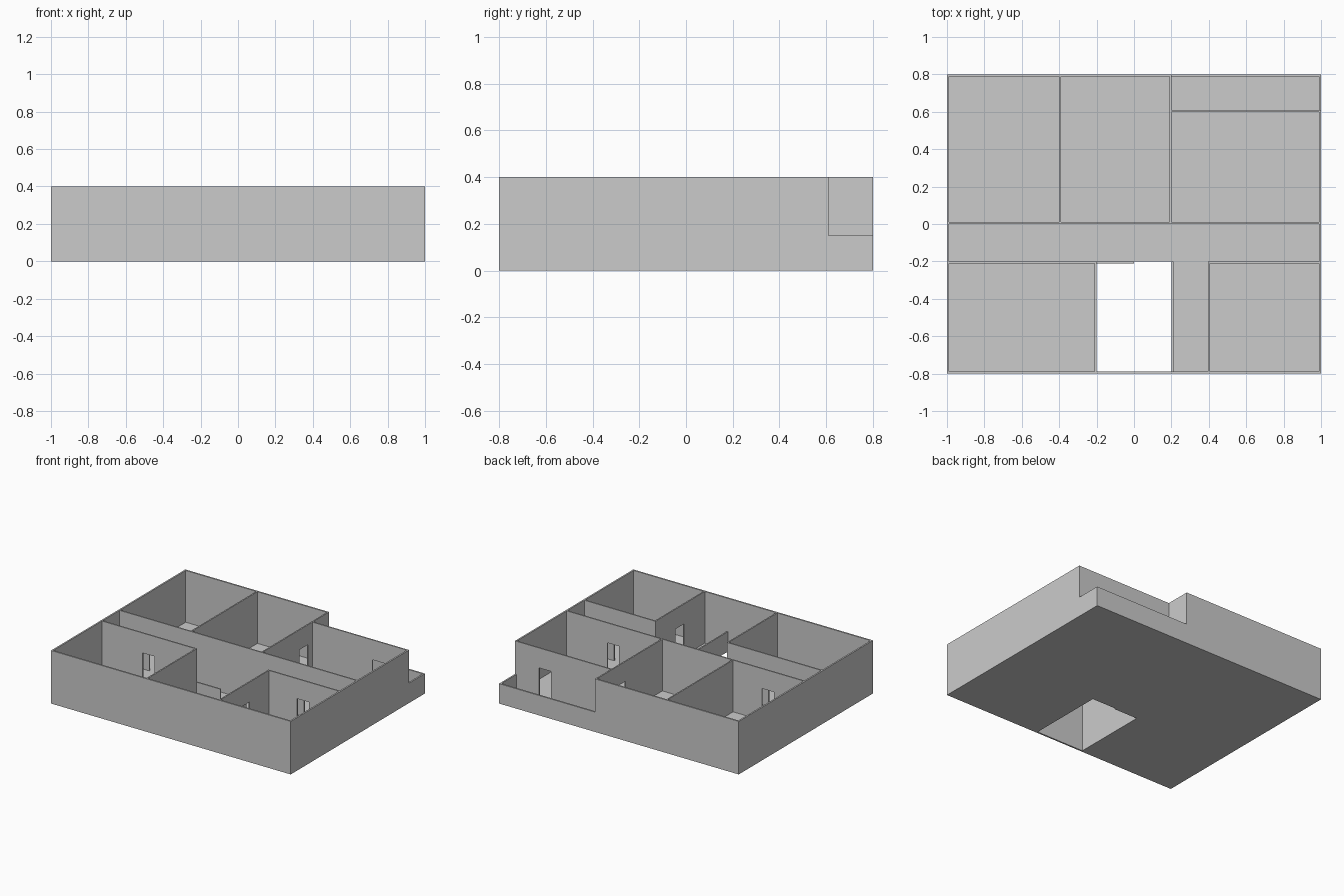
import bpy, bmesh

if "Cube" in bpy.data.objects:
    bpy.data.objects.remove(bpy.data.objects["Cube"])

H, LOW, DOOR_H = 0.40, 0.15, 0.25   # wall, parapet and door-head heights
FLOOR, T, TO = 0.01, 0.01, 0.012    # slab, inner wall and outer wall thickness


def prism(name, outline, offset):
    """Extrude a closed 3D outline by the offset vector."""
    bm = bmesh.new()
    face = bm.faces.new([bm.verts.new(p) for p in outline])
    new = bmesh.ops.extrude_face_region(bm, geom=[face])["geom"]
    bmesh.ops.translate(bm, vec=offset,
                        verts=[v for v in new if isinstance(v, bmesh.types.BMVert)])
    bmesh.ops.recalc_face_normals(bm, faces=bm.faces[:])
    mesh = bpy.data.meshes.new(name)
    bm.to_mesh(mesh)
    bm.free()
    bpy.context.collection.objects.link(bpy.data.objects.new(name, mesh))


def wall(name, axis, pos, a, b, thick=T, base=FLOOR, steps=None, door=None):
    """Wall along an axis from a to b; steps is its top line, door the centre of a doorway."""
    prof = [(a, base)]
    if door is not None:
        l, r = door - 0.05, door + 0.05
        prof += [(l, base), (l, DOOR_H), (r, DOOR_H), (r, base)]
    prof += [(b, base)] + (steps or [(b, H), (a, H)])
    if axis == "x":
        prism(name, [(u, pos, z) for u, z in prof], (0, thick, 0))
    else:
        prism(name, [(pos, u, z) for u, z in prof], (thick, 0, 0))


def low(a, b):
    return [(b, LOW), (a, LOW)]


# Floor slab with the stairwell cut out as a notch behind the front wall
prism("floor_slab",
      [(-1, -0.8, 0), (-0.2, -0.8, 0), (-0.2, -0.2, 0), (0.2, -0.2, 0),
       (0.2, -0.8, 0), (1, -0.8, 0), (1, 0.8, 0), (-1, 0.8, 0)], (0, 0, FLOOR))

# Outer walls, stepping down to a parapet around the balcony
wall("front_wall", "x", -0.8, -1, 1, TO, 0)
wall("left_wall", "y", -1, -0.8, 0.8, TO, 0)
wall("back_wall", "x", 0.8 - TO, -1, 1, TO, 0,
     steps=[(1, LOW), (0.2, LOW), (0.2, H), (-1, H)])
wall("right_wall", "y", 1 - TO, -0.8, 0.8, TO, 0,
     steps=[(0.8, LOW), (0.61, LOW), (0.61, H), (-0.8, H)])

# Back rooms and balcony
wall("corridor_back_left_wall", "x", 0, -1, -0.4, door=-0.69)
wall("corridor_back_right_wall", "x", 0, -0.4, 1, door=0.6)
wall("back_left_partition", "y", -0.4, 0, 0.8)
wall("back_right_partition", "y", 0.19, 0, 0.8, door=0.5)
wall("balcony_wall", "x", 0.6, 0.2, 1, door=0.75)

# Front rooms
wall("front_left_room_wall", "x", -0.21, -1, -0.2, door=-0.6)
wall("front_left_partition", "y", -0.21, -0.8, -0.2)
wall("front_right_room_wall", "x", -0.21, 0.395, 1, door=0.69)
wall("front_right_partition", "y", 0.395, -0.8, -0.2, door=-0.49)

# Stairwell parapets
wall("stair_back_parapet", "x", -0.21, -0.2, 0, base=0, steps=low(-0.2, 0))
wall("stair_side_parapet", "y", 0.2, -0.8, -0.2, base=0, steps=low(-0.8, -0.2))
